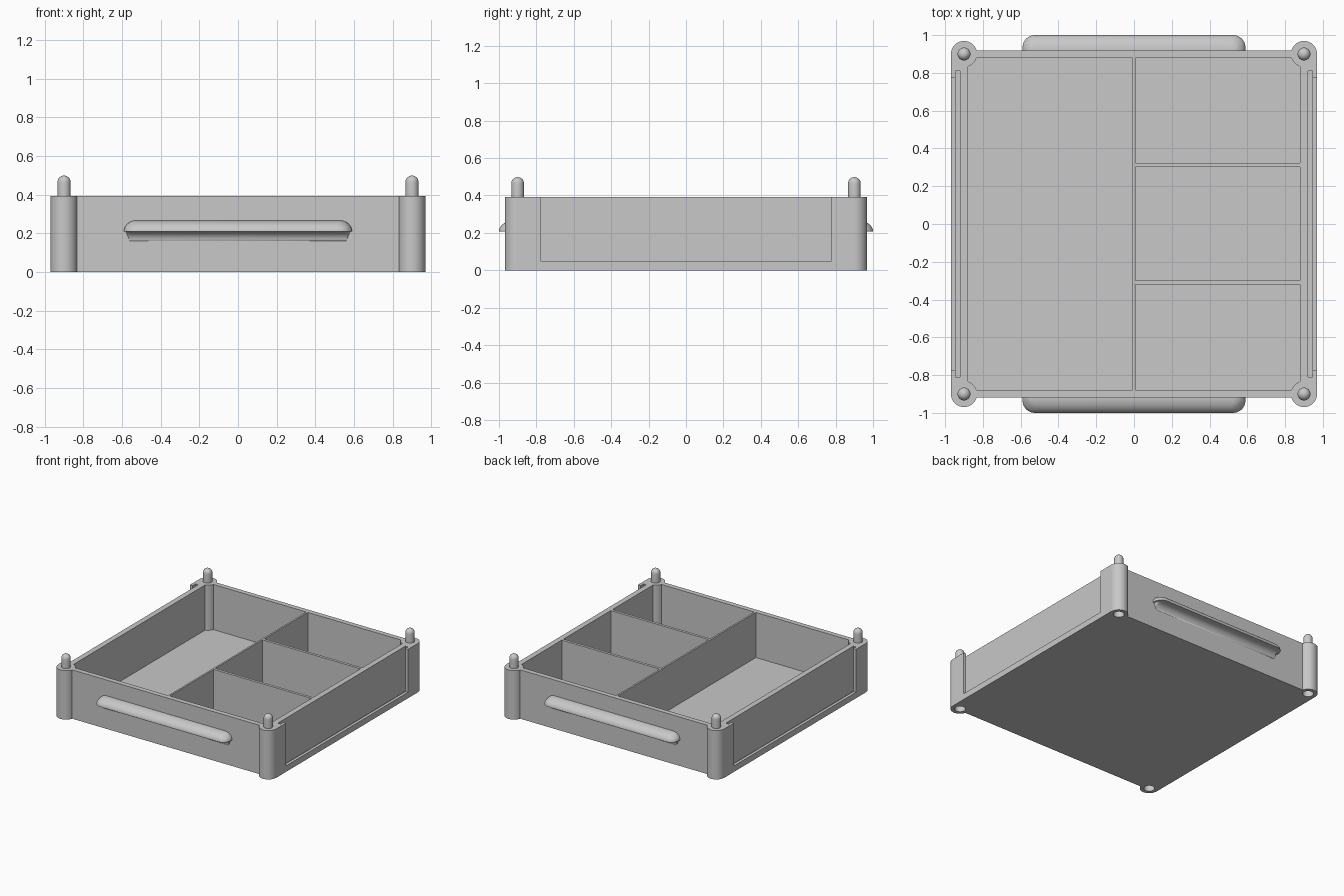
import bpy, bmesh, math
from mathutils import Vector

if "Cube" in bpy.data.objects:
    bpy.data.objects.remove(bpy.data.objects["Cube"], do_unlink=True)

H = 0.393            # rim height
IN = 0.878           # inner half width and depth
POST = 0.90          # post centre in x and y
SIGNS = (-1, 1)

grey = bpy.data.materials.new("grey plastic")
grey.use_nodes = True
grey.diffuse_color = (0.58, 0.58, 0.58, 1)
grey.node_tree.nodes["Principled BSDF"].inputs["Base Color"].default_value = (0.58, 0.58, 0.58, 1)


def finish(name, bm):
    bmesh.ops.recalc_face_normals(bm, faces=bm.faces)
    me = bpy.data.meshes.new(name)
    bm.to_mesh(me)
    bm.free()
    me.materials.append(grey)
    ob = bpy.data.objects.new(name, me)
    bpy.context.collection.objects.link(ob)
    return ob


def activate(ob):
    bpy.ops.object.select_all(action='DESELECT')
    ob.select_set(True)
    bpy.context.view_layer.objects.active = ob


def smooth(ob):
    activate(ob)
    bpy.ops.object.shade_smooth_by_angle(angle=math.radians(35))


def box(name, lo, hi):
    bm = bmesh.new()
    bmesh.ops.create_cube(bm, size=1)
    for v in bm.verts:
        v.co = Vector([(a + b) / 2 + c * (b - a) for a, b, c in zip(lo, hi, v.co)])
    return finish(name, bm)


def lathe(name, profile, x, y, steps=40):
    bm = bmesh.new()
    vs = [bm.verts.new((r, 0, z)) for r, z in profile]
    es = [bm.edges.new(p) for p in zip(vs, vs[1:])]
    bmesh.ops.spin(bm, geom=vs + es, cent=(0, 0, 0), axis=(0, 0, 1),
                   angle=math.tau, steps=steps, use_duplicate=False)
    bmesh.ops.remove_doubles(bm, verts=bm.verts, dist=1e-5)
    bmesh.ops.translate(bm, verts=bm.verts, vec=(x, y, 0))
    return finish(name, bm)


def cut(ob, cutters):
    for c in cutters:
        m = ob.modifiers.new("cut", 'BOOLEAN')
        m.operation, m.solver, m.object = 'DIFFERENCE', 'EXACT', c
        activate(ob)
        bpy.ops.object.modifier_apply(modifier=m.name)
        bpy.data.objects.remove(c, do_unlink=True)


def hole(sx, sy):
    return lathe("hole_cutter", [(0, -0.05), (0.042, -0.05), (0.042, 0.112), (0, 0.112)],
                 sx * POST, sy * POST)


# Tray: one long compartment and three short ones, leaving thin dividers
tray = box("tray", (-0.922, -0.918, 0), (0.922, 0.918, H))
rooms = [(-IN, -IN, -0.007, IN), (0.007, -IN, IN, -0.32),
         (0.007, -0.298, IN, 0.302), (0.007, 0.324, IN, IN)]
cut(tray, [box("room_cutter", (x0, y0, 0.03), (x1, y1, 1)) for x0, y0, x1, y1 in rooms]
    + [hole(sx, sy) for sx in SIGNS for sy in SIGNS])
smooth(tray)

# Side frames: a slot for a sliding panel, open at the top and to the outside
for s, side in ((-1, "right"), (1, "left")):
    def span(a, b):
        return sorted((s * a, s * b))
    x0, x1 = span(0.922, 0.97)
    frame = box(side + "_slot_frame", (x0, -POST, 0), (x1, POST, H))
    a0, a1 = span(0.91, 0.946)
    b0, b1 = span(0.93, 1.1)
    cut(frame, [box("slot_cutter", (a0, -0.81, 0.03), (a1, 0.81, 1)),
                box("window_cutter", (b0, -0.775, 0.048), (b1, 0.775, 1))]
        + [hole(s, sy) for sy in SIGNS])
    smooth(frame)

# Corner posts: socket below, round-tipped stacking peg above
PEG = 0.034
tip = [(PEG * math.cos(math.pi / 2 * i / 8), 0.464 + PEG * math.sin(math.pi / 2 * i / 8))
       for i in range(8)] + [(0, 0.464 + PEG)]
post_profile = [(0, 0.11), (0.04, 0.11), (0.04, 0), (0.069, 0), (0.069, H), (PEG, H)] + tip
for sx, side in ((-1, "right"), (1, "left")):
    for sy, end in ((-1, "front"), (1, "back")):
        smooth(lathe(f"{end}_{side}_post", post_profile, sx * POST, sy * POST))


# Handles: stacked outlines, domed on top and hollowed underneath
def handle(name, sy):
    layers = []                                   # (height, reach, half length)
    for i in range(9):
        a = math.pi / 2 * i / 8
        layers.append((0.16 + 0.048 * math.sin(a), 0.05 * (1 - math.cos(a)),
                       0.56 + 0.02 * math.sin(a)))
    for i in range(13):
        a = math.pi / 2 * i / 12
        layers.append((0.208 + 0.058 * math.sin(a), 0.082 * math.cos(a),
                       0.59 - 0.065 * (1 - math.cos(a))))
    bm = bmesh.new()
    rings = []
    for z, reach, half in layers:
        r = min(0.065, reach)
        right = [(half, -0.015)]
        for i in range(9):
            a = math.pi / 2 * i / 8
            right.append((half - r + r * math.cos(a), reach - r + r * math.sin(a)))
        pts = right + [(-x, d) for x, d in reversed(right)]
        rings.append([bm.verts.new((x, sy * (0.918 + d), z)) for x, d in pts])
    n = len(rings[0])
    for lower, upper in zip(rings, rings[1:]):
        for i in range(n):
            j = (i + 1) % n
            bm.faces.new((lower[i], lower[j], upper[j], upper[i]))
    bm.faces.new(rings[0])
    bm.faces.new(rings[-1])
    bmesh.ops.remove_doubles(bm, verts=bm.verts, dist=1e-5)
    smooth(finish(name, bm))


handle("front_handle", -1)
handle("back_handle", 1)
